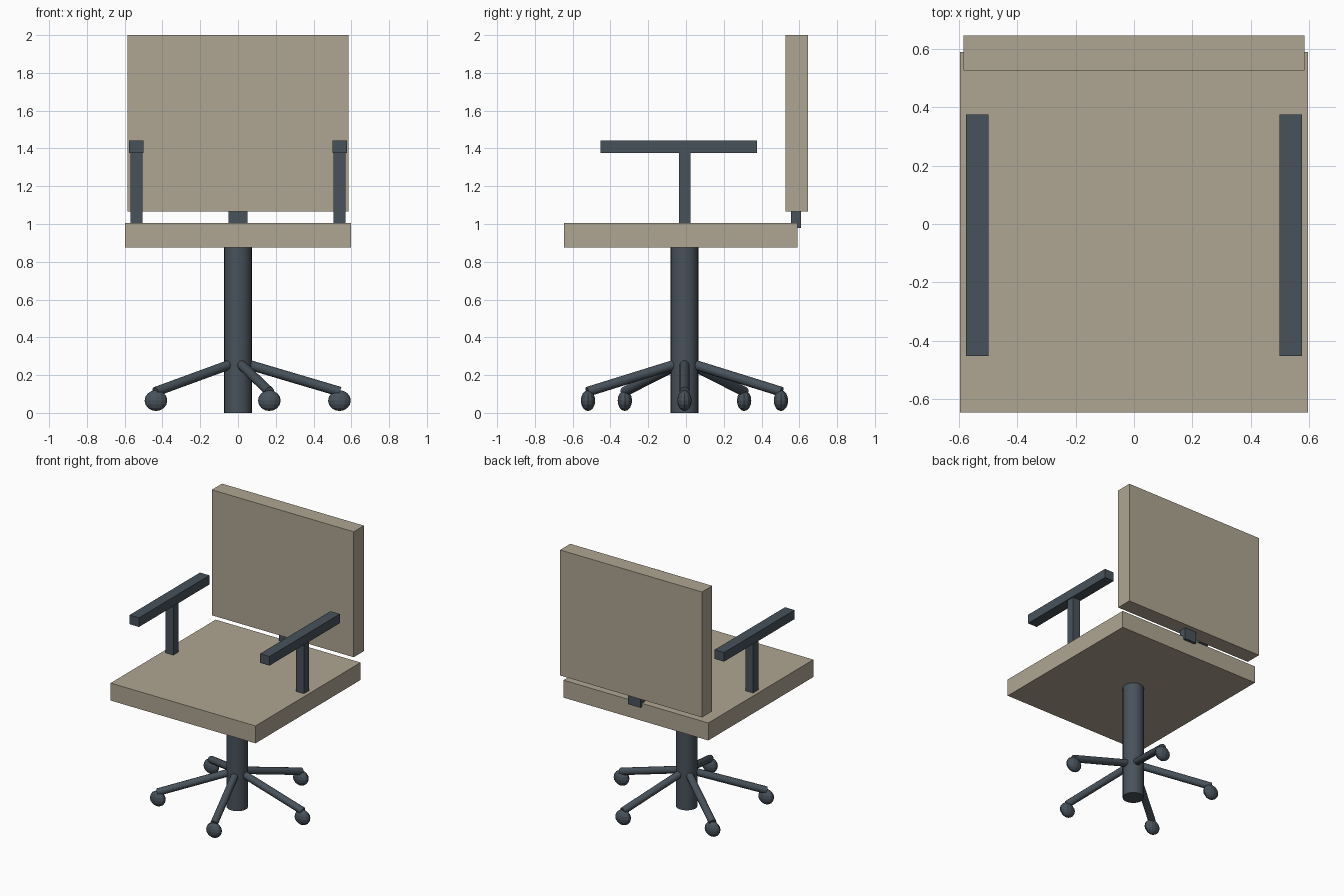
import bpy
from math import cos, sin, radians
from mathutils import Vector

if "Cube" in bpy.data.objects:
    bpy.data.objects.remove(bpy.data.objects["Cube"])


def material(name, color):
    m = bpy.data.materials.new(name)
    m.diffuse_color = color
    m.use_nodes = True
    m.node_tree.nodes["Principled BSDF"].inputs["Base Color"].default_value = m.diffuse_color
    return m


FABRIC = material("beige_fabric", (0.43, 0.38, 0.29, 1))
METAL = material("dark_metal", (0.065, 0.085, 0.105, 1))


def finish(name, mat):
    ob = bpy.context.object
    ob.name = name
    ob.data.materials.append(mat)
    return ob


def box(name, lo, hi, mat):
    lo, hi = Vector(lo), Vector(hi)
    bpy.ops.mesh.primitive_cube_add(size=1, location=(lo + hi) / 2)
    bpy.context.object.scale = hi - lo
    return finish(name, mat)


def rod(name, a, b, radius, sides, mat):
    a, b = Vector(a), Vector(b)
    bpy.ops.mesh.primitive_cylinder_add(
        vertices=sides, radius=radius, depth=(b - a).length, location=(a + b) / 2)
    ob = bpy.context.object
    ob.rotation_euler = (b - a).to_track_quat('Z', 'Y').to_euler()
    bpy.ops.object.shade_smooth_by_angle(angle=radians(35))
    return finish(name, mat)


# Cushions and the short bracket between them
box("seat", (-0.597, -0.647, 0.875), (0.597, 0.59, 1.005), FABRIC)
box("backrest", (-0.585, 0.527, 1.065), (0.585, 0.647, 2.0), FABRIC)
box("back_bracket", (-0.05, 0.556, 0.98), (0.05, 0.61, 1.08), METAL)

# Armrests
for side, s in (("left", -1), ("right", 1)):
    box(f"{side}_arm_post", (s * 0.538 - 0.032, -0.038, 1.0),
        (s * 0.538 + 0.032, 0.024, 1.38), METAL)
    box(f"{side}_arm_pad", (s * 0.538 - 0.039, -0.453, 1.375),
        (s * 0.538 + 0.039, 0.376, 1.443), METAL)

# Central column
CY = -0.008
rod("column", (0, CY, 0), (0, CY, 0.88), 0.073, 24, METAL)

# Five sloping legs, each ending in a flattened caster
for i in range(5):
    t = radians(72 * i)
    c, s = cos(t), sin(t)
    rod(f"leg_{i + 1}", (0.04 * c, CY + 0.04 * s, 0.26),
        (0.54 * c, CY + 0.54 * s, 0.112), 0.026, 12, METAL)
    bpy.ops.mesh.primitive_uv_sphere_add(
        segments=12, ring_count=8, radius=1, location=(0.537 * c, CY + 0.537 * s, 0.065))
    bpy.context.object.scale = (0.06, 0.038, 0.055)
    finish(f"caster_{i + 1}", METAL)
